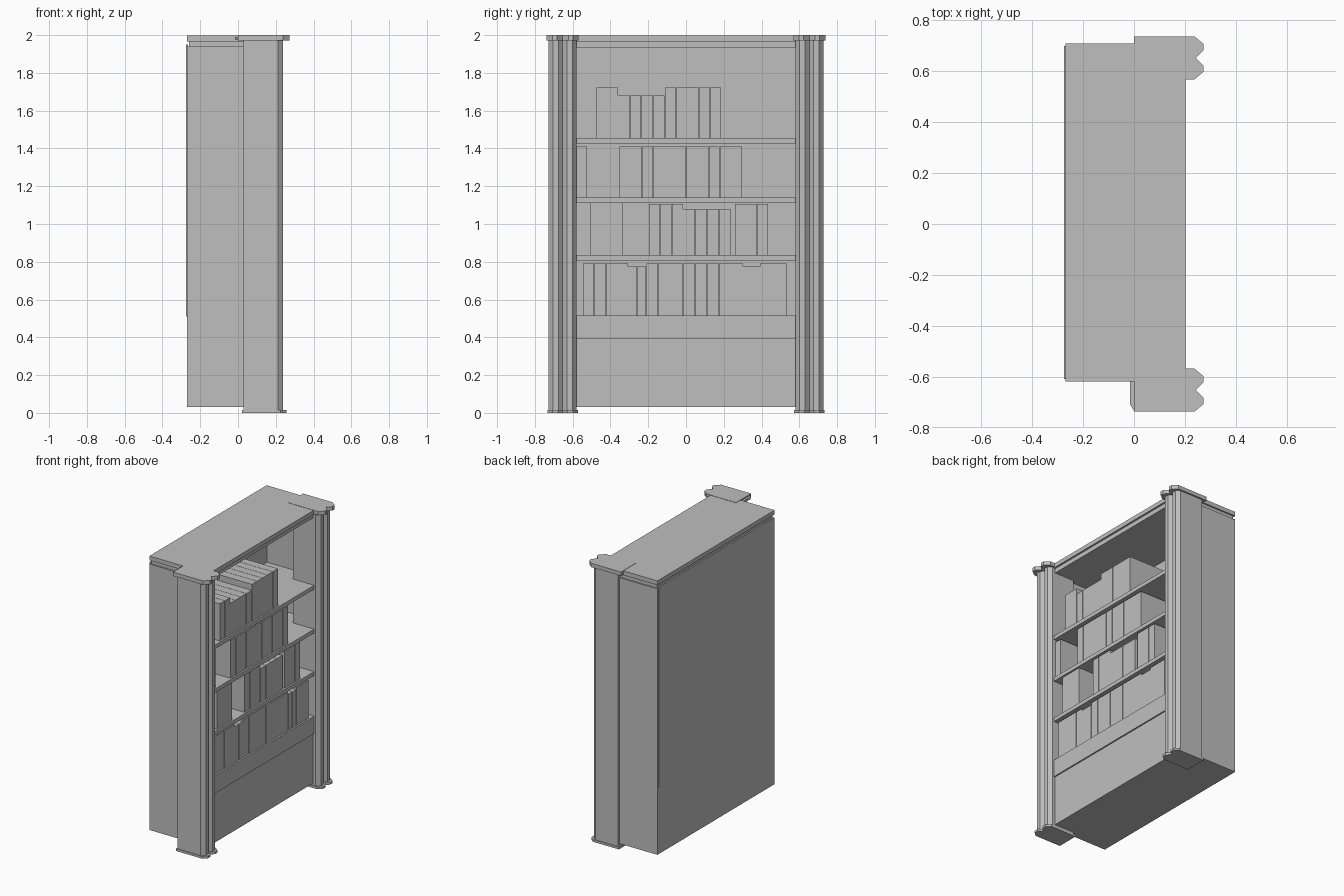
import bpy
import bmesh

default = bpy.data.objects.get("Cube")
if default:
    bpy.data.objects.remove(default, do_unlink=True)

# One plain grey finish
GREY = (0.52, 0.52, 0.52, 1.0)
grey = bpy.data.materials.new("plain_grey")
grey.use_nodes = True
grey.diffuse_color = GREY
for node in grey.node_tree.nodes:
    if node.type == 'BSDF_PRINCIPLED':
        node.inputs["Base Color"].default_value = GREY


def finish(bm, name):
    bmesh.ops.recalc_face_normals(bm, faces=bm.faces)
    mesh = bpy.data.meshes.new(name)
    bm.to_mesh(mesh)
    bm.free()
    mesh.materials.append(grey)
    obj = bpy.data.objects.new(name, mesh)
    bpy.context.collection.objects.link(obj)
    return obj


def add_box(bm, xs, ys, zs):
    verts = bmesh.ops.create_cube(bm, size=1)["verts"]
    for v in verts:
        for i, (lo, hi) in enumerate((xs, ys, zs)):
            v.co[i] = hi if v.co[i] > 0 else lo


def box(name, xs, ys, zs):
    bm = bmesh.new()
    add_box(bm, xs, ys, zs)
    return finish(bm, name)


def prism(name, outline, z0, z1):
    bm = bmesh.new()
    face = bm.faces.new([bm.verts.new((x, y, z0)) for x, y in outline])
    new = bmesh.ops.extrude_face_region(bm, geom=[face])["geom"]
    for v in new:
        if isinstance(v, bmesh.types.BMVert):
            v.co.z = z1
    return finish(bm, name)


def lobed(back, front, half, y, cut):
    """Outline with a square back and two chamfered lobes in front."""
    side = [(back, half), (front - cut * 1.2, half), (front, half - cut),
            (front, cut), (front - cut, 0)]
    mirrored = [(px, -py) for px, py in reversed(side[:-1])]
    return [(px, y + py) for px, py in side + mirrored]


# Carcass: the deep rear part reaches further to the left
REAR, FRONT, RIGHT, LEFT, INNER = -0.27, 0.20, -0.62, 0.71, 0.585
box("right_side_panel", (REAR, 0.035), (RIGHT, RIGHT + 0.015), (0.03, 1.94))
box("left_side_panel", (REAR, 0.035), (LEFT - 0.015, LEFT), (0.03, 1.94))
box("back_panel", (REAR, REAR + 0.015), (RIGHT, LEFT), (0.03, 1.94))
box("upper_back_plate", (-0.275, REAR + 0.005), (RIGHT + 0.01, LEFT - 0.01), (0.51, 1.95))
box("cabinet_rear", (REAR, 0.03), (RIGHT, LEFT), (0.03, 0.51))
box("cabinet_front", (0.0, FRONT - 0.01), (-INNER, INNER), (0.03, 0.39))
box("cabinet_rail", (0.0, FRONT), (-INNER, INNER), (0.39, 0.515))

# Top slab over a slightly recessed neck
box("top_neck_rear", (REAR + 0.01, 0.03), (RIGHT + 0.01, LEFT - 0.01), (1.935, 1.97))
box("top_neck_front", (0.0, FRONT - 0.01), (-INNER, INNER), (1.935, 1.97))
box("top_slab_rear", (REAR, 0.03), (RIGHT, LEFT), (1.967, 1.998))
box("top_slab_front", (0.0, FRONT + 0.003), (-INNER, INNER), (1.967, 1.998))

# Shelves, stepping around the pillars
for i, z in enumerate((0.835, 1.14, 1.455)):
    bm = bmesh.new()
    add_box(bm, (REAR + 0.01, 0.03), (RIGHT + 0.01, LEFT - 0.01), (z - 0.028, z))
    add_box(bm, (0.03, FRONT), (-INNER, INNER), (z - 0.028, z))
    finish(bm, f"shelf_{i + 1}")

# Fluted pillars with foot plates and caps
for name, y in (("right", -0.653), ("left", 0.653)):
    prism(name + "_pillar", lobed(0.03, 0.238, 0.074, y, 0.022), 0.014, 1.972)
    prism(name + "_foot", lobed(0.02, 0.256, 0.08, y, 0.025), 0.0, 0.016)
    prism(name + "_cap", lobed(0.0, 0.273, 0.085, y, 0.03), 1.972, 2.0)
prism("right_cap_end",
      [(0.0, RIGHT), (-0.015, RIGHT), (-0.015, -0.71), (0.0, -0.735)], 1.974, 1.99)

# Books: shelf height, then runs of (start, book height, number, book width)
rows = [
    (0.515, [(-0.545, 0.275, 4, 0.06), (-0.307, 0.26, 2, 0.048),
             (-0.21, 0.275, 8, 0.064), (0.302, 0.26, 2, 0.045), (0.392, 0.275, 2, 0.071)]),
    (0.835, [(-0.508, 0.275, 3, 0.058), (-0.196, 0.27, 3, 0.06), (-0.016, 0.245, 4, 0.063),
             (0.259, 0.27, 1, 0.116), (0.375, 0.27, 1, 0.059)]),
    (1.14, [(-0.583, 0.27, 1, 0.06), (-0.354, 0.27, 3, 0.06), (-0.174, 0.27, 1, 0.116),
            (-0.058, 0.27, 6, 0.0593)]),
    (1.455, [(-0.476, 0.267, 2, 0.058), (-0.36, 0.225, 4, 0.062), (-0.111, 0.267, 5, 0.0594)]),
]
for i, (z, runs) in enumerate(rows):
    bm = bmesh.new()
    for start, height, count, width in runs:
        for k in range(count):
            y = start + k * width
            add_box(bm, (-0.11, 0.188), (y + 0.001, y + width - 0.001), (z, z + height))
    finish(bm, f"books_row_{i + 1}")
